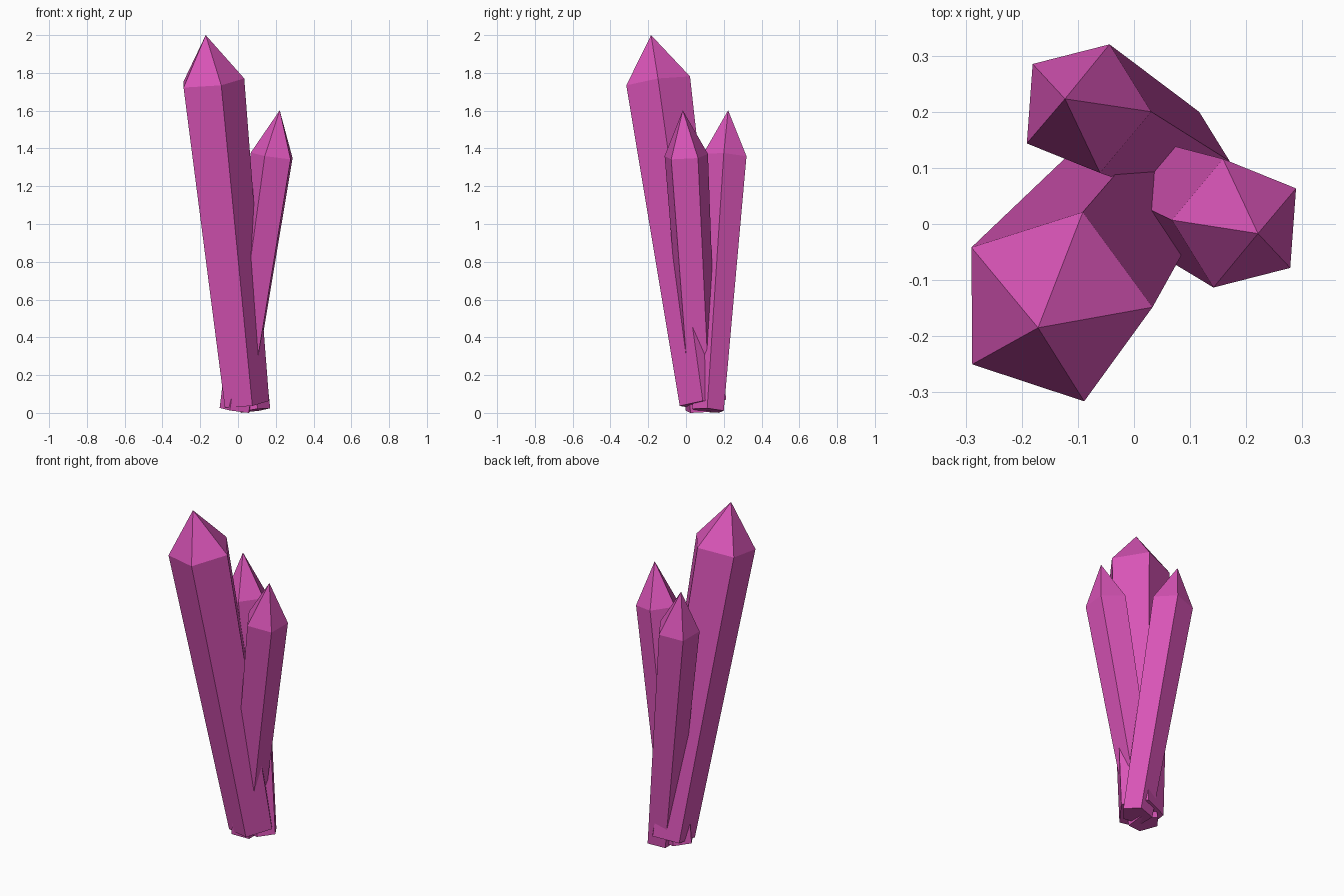
import bpy, bmesh, math
from mathutils import Vector

if "Cube" in bpy.data.objects:
    bpy.data.objects.remove(bpy.data.objects["Cube"])

pink = bpy.data.materials.new("pink_crystal")
pink.diffuse_color = (0.7, 0.09, 0.48, 1)
pink.use_nodes = True
pink.node_tree.nodes["Principled BSDF"].inputs["Base Color"].default_value = pink.diffuse_color

TAPER = 0.73  # foot radius relative to shoulder radius
SIDES = 5


def crystal(name, foot, shoulder, tip, radius, phase):
    """Five-sided shard: flared shaft plus a pointed cap, square to its axis."""
    foot, shoulder, tip = Vector(foot), Vector(shoulder), Vector(tip)
    turn = Vector((0, 0, 1)).rotation_difference(tip - foot)
    bm = bmesh.new()

    def ring(centre, r):
        angles = [math.radians(phase) + math.tau * i / SIDES for i in range(SIDES)]
        return [bm.verts.new(centre + turn @ Vector((r * math.cos(a), r * math.sin(a), 0)))
                for a in angles]

    low, high = ring(foot, radius * TAPER), ring(shoulder, radius)
    point = bm.verts.new(tip)
    bm.faces.new(low[::-1])
    for i in range(SIDES):
        j = (i + 1) % SIDES
        bm.faces.new((low[i], low[j], high[j], high[i]))
        bm.faces.new((high[i], high[j], point))
    mesh = bpy.data.meshes.new(name)
    bm.to_mesh(mesh)
    bm.free()
    mesh.materials.append(pink)
    bpy.context.collection.objects.link(bpy.data.objects.new(name, mesh))


# Tall front-left shard and two shorter ones, crossing near the foot
crystal("tall_crystal", (0.035, 0.09, 0.05), (-0.145, -0.147, 1.752), (-0.171, -0.185, 2.0), 0.179, 0)
crystal("right_crystal", (-0.01, 0.08, 0.013), (0.187, -0.001, 1.36), (0.221, -0.017, 1.602), 0.121, 32)
crystal("back_crystal", (0.083, 0.118, 0.013), (-0.089, 0.208, 1.36), (-0.123, 0.223, 1.602), 0.121, -4)
